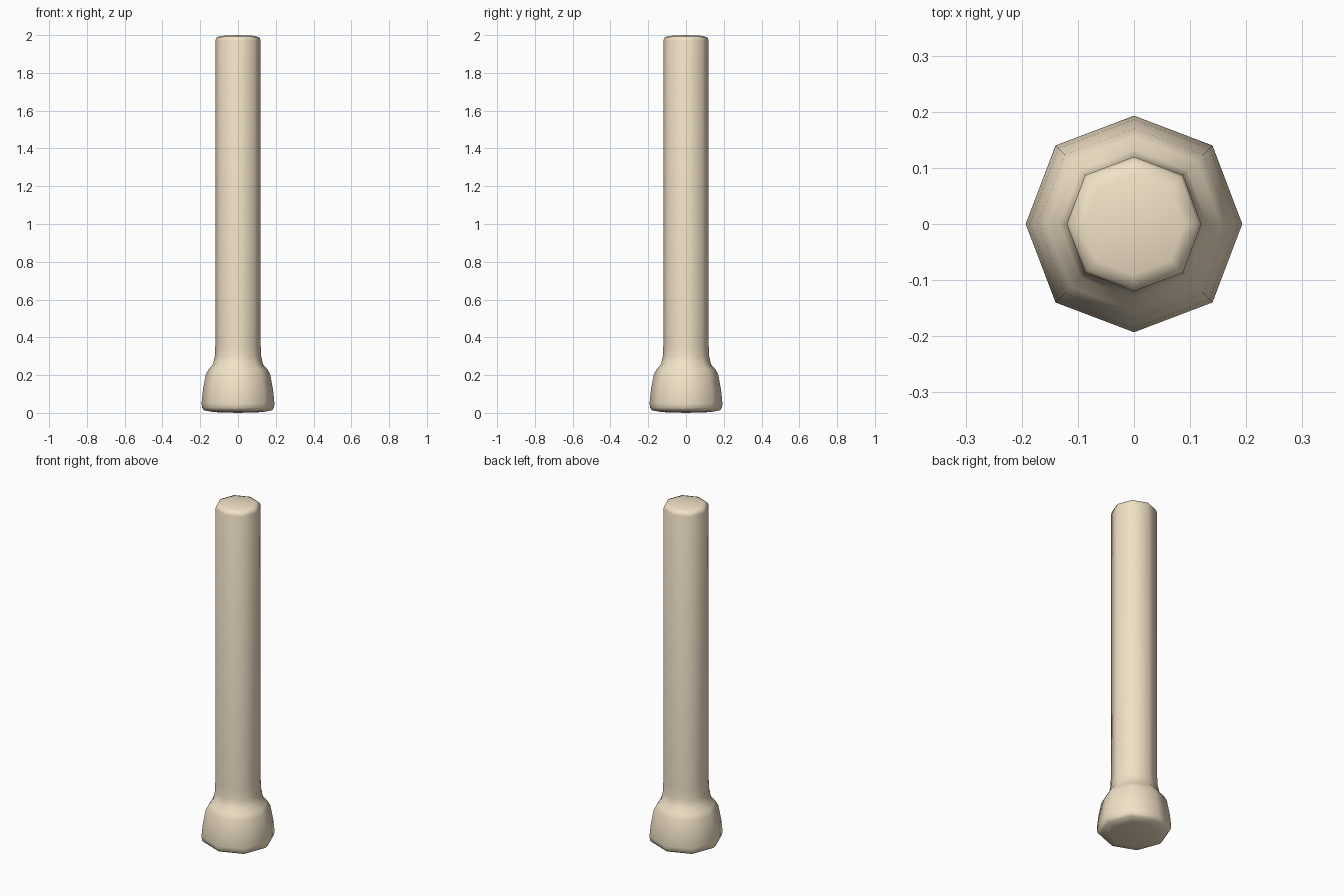
import bpy, bmesh, math

if "Cube" in bpy.data.objects:
    bpy.data.objects.remove(bpy.data.objects["Cube"])

# Radius / height profile, bottom to top
PROFILE = [
    (0.130, 0.004), (0.180, 0.014), (0.190, 0.026), (0.193, 0.050),
    (0.186, 0.120), (0.170, 0.205), (0.155, 0.232), (0.132, 0.257),
    (0.123, 0.300), (0.120, 0.360), (0.120, 1.970), (0.114, 1.987),
    (0.090, 1.996),
]
SIDES = 8

bm = bmesh.new()
rings = []
for r, z in PROFILE:
    ring = []
    for i in range(SIDES):
        a = 2 * math.pi * i / SIDES
        k = r * (1.025 if i % 2 else 1.0)  # diagonal corners sit slightly further out
        ring.append(bm.verts.new((k * math.cos(a), k * math.sin(a), z)))
    rings.append(ring)

# Side walls
for lo, hi in zip(rings, rings[1:]):
    for i in range(SIDES):
        j = (i + 1) % SIDES
        bm.faces.new((lo[i], lo[j], hi[j], hi[i]))

# Slightly domed end caps
for ring, z in ((rings[0], 0.0), (rings[-1], 2.0)):
    centre = bm.verts.new((0, 0, z))
    for i in range(SIDES):
        bm.faces.new((ring[i], ring[(i + 1) % SIDES], centre))

bmesh.ops.recalc_face_normals(bm, faces=bm.faces)
for f in bm.faces:
    f.smooth = True

mesh = bpy.data.meshes.new("post_with_flared_foot")
bm.to_mesh(mesh)
bm.free()
post = bpy.data.objects.new("post_with_flared_foot", mesh)
bpy.context.collection.objects.link(post)

# Pale wood colour
mat = bpy.data.materials.new("pale_wood")
mat.diffuse_color = (0.88, 0.76, 0.57, 1)
mat.use_nodes = True
mat.node_tree.nodes["Principled BSDF"].inputs["Base Color"].default_value = mat.diffuse_color
mesh.materials.append(mat)
